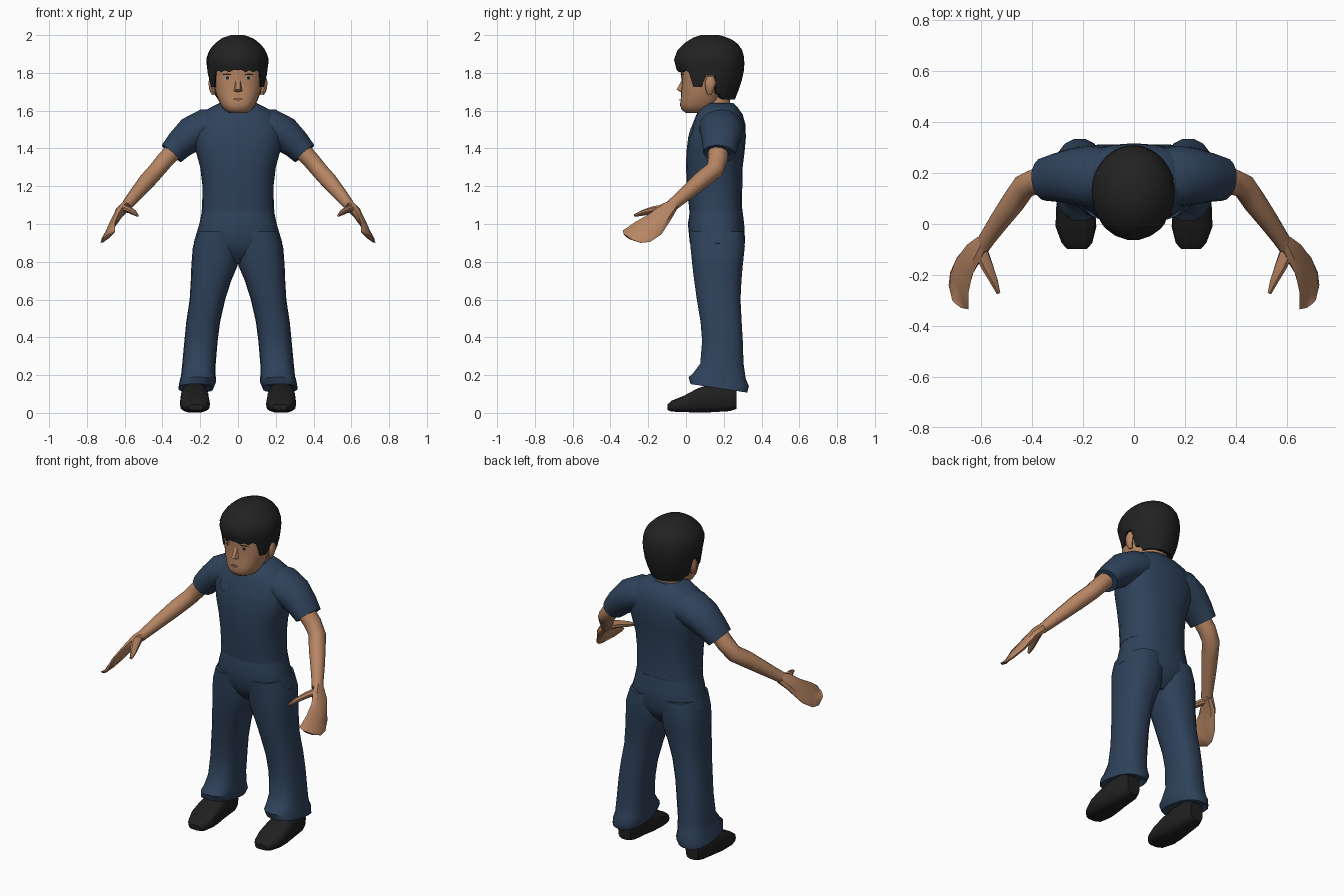
import bpy, bmesh, math
from mathutils import Vector
from mathutils.bvhtree import BVHTree

if "Cube" in bpy.data.objects:
    bpy.data.objects.remove(bpy.data.objects["Cube"])


def material(name, rgb):
    m = bpy.data.materials.new(name)
    m.diffuse_color = (*rgb, 1)
    m.use_nodes = True
    m.node_tree.nodes["Principled BSDF"].inputs["Base Color"].default_value = m.diffuse_color
    return m


NAVY = material("navy cloth", (0.028, 0.055, 0.105))
SKIN = material("skin", (0.47, 0.235, 0.125))
BLACK = material("black hair", (0.016, 0.016, 0.016))
SHOE = material("black leather", (0.014, 0.014, 0.015))
LIP = material("lip", (0.25, 0.10, 0.06))
WHITE = material("eye white", (0.40, 0.33, 0.28))


def make(name, verts, faces, mat, angle=40):
    bm = bmesh.new()
    vs = [bm.verts.new(v) for v in verts]
    for f in faces:
        bm.faces.new([vs[i] for i in f])
    bmesh.ops.recalc_face_normals(bm, faces=bm.faces)
    me = bpy.data.meshes.new(name)
    bm.to_mesh(me)
    bm.free()
    me.materials.append(mat)
    ob = bpy.data.objects.new(name, me)
    bpy.context.collection.objects.link(ob)
    bpy.ops.object.select_all(action='DESELECT')
    ob.select_set(True)
    bpy.context.view_layer.objects.active = ob
    bpy.ops.object.shade_smooth_by_angle(angle=math.radians(angle))
    return BVHTree.FromPolygons([Vector(v) for v in verts], faces)


def loft(name, rings, mat, angle=40):
    n = len(rings[0])
    faces = [(r * n + i, r * n + (i + 1) % n, (r + 1) * n + (i + 1) % n, (r + 1) * n + i)
             for r in range(len(rings) - 1) for i in range(n)]
    faces += [tuple(range(n)), tuple(range((len(rings) - 1) * n, len(rings) * n))]
    return make(name, [p for r in rings for p in r], faces, mat, angle)


def oval(u0, u1, v0, v1, n=20, e=2.4):
    """Rounded closed section filling the given limits."""
    out = []
    for i in range(n):
        c, s = math.cos(2 * math.pi * i / n), math.sin(2 * math.pi * i / n)
        out.append(((u0 + u1) / 2 + (u1 - u0) / 2 * math.copysign(abs(c) ** (2 / e), c),
                    (v0 + v1) / 2 + (v1 - v0) / 2 * math.copysign(abs(s) ** (2 / e), s)))
    return out


def level(z, x0, x1, y0, y1, n=20, e=2.4, sx=1, tilt=0):
    return [(sx * x, y, z + tilt * (y - (y0 + y1) / 2)) for x, y in oval(x0, x1, y0, y1, n, e)]


def tube(name, path, mat, sx=1, n=12):
    """Path entries: centre, radius across y, radius across the other axis."""
    rings = []
    pts = [Vector(p[0]) for p in path]
    for i, (c, ra, rb) in enumerate(path):
        d = (pts[min(i + 1, len(pts) - 1)] - pts[max(i - 1, 0)]).normalized()
        a = (Vector((0, 1, 0)) - d * d.y).normalized()
        b = d.cross(a)
        ring = [pts[i] + a * u + b * v for u, v in oval(-ra, ra, -rb, rb, n, 2)]
        rings.append([(sx * p.x, p.y, p.z) for p in ring])
    return loft(name, rings, mat)


def plate(name, bvh, outline, mat, lift=0.004):
    """Thin painted patch laid on the front of a part; outline is in x, z."""
    cx = sum(p[0] for p in outline) / len(outline)
    cz = sum(p[1] for p in outline) / len(outline)
    pts = []
    for x, z in outline + [(cx, cz)]:
        hit = bvh.ray_cast(Vector((x, -1, z)), Vector((0, 1, 0)))[0]
        pts.append((x, hit.y - lift, z))
    n = len(outline)
    make(name, pts, [(i, (i + 1) % n, n) for i in range(n)], mat)


# Shirt body with rounded shoulders
torso = loft("shirt", [level(z, -w, w, a, b) for z, w, a, b in (
    (1.065, .193, .018, .298), (1.09, .19, .016, .296), (1.2, .188, .004, .298),
    (1.3, .20, 0, .30), (1.38, .222, .002, .31), (1.46, .24, .012, .317),
    (1.53, .235, .035, .314), (1.58, .20, .055, .30), (1.615, .15, .075, .275),
    (1.64, .10, .10, .25))], NAVY)
loft("collar", [level(z, -w, w, a, b) for z, w, a, b in (
    (1.57, .125, .055, .27), (1.615, .112, .07, .262), (1.64, .098, .09, .25))], NAVY)

# Trouser seat
loft("trouser_seat", [level(z, -w, w, a, b) for z, w, a, b in (
    (1.08, .188, .022, .298), (1.0, .205, .010, .308), (.9, .235, .02, .313),
    (.84, .20, .05, .285), (.79, .07, .10, .24))], NAVY)

# Neck and head
loft("neck", [level(z, -w, w, a, b) for z, w, a, b in (
    (1.55, .09, .09, .25), (1.62, .08, .09, .235), (1.75, .08, .09, .23))], SKIN)
head = loft("head", [level(z, -w, w, a, b, 24, 2.3) for z, w, a, b in (
    (1.588, .045, .0, .11), (1.603, .073, -.022, .15), (1.63, .092, -.032, .17),
    (1.66, .106, -.028, .19), (1.70, .120, -.026, .20), (1.75, .130, -.022, .22),
    (1.80, .136, -.028, .24), (1.87, .135, -.030, .26), (1.93, .10, .02, .24))], SKIN)
make("nose", [(-.011, -.015, 1.775), (.011, -.015, 1.775), (-.026, -.015, 1.70), (.026, -.015, 1.70),
              (-.010, -.050, 1.712), (.010, -.050, 1.712), (0, -.015, 1.692)],
     [(0, 1, 5, 4), (0, 4, 2), (1, 3, 5), (2, 4, 6), (4, 5, 6), (5, 3, 6)], SKIN, 60)
plate("mouth", head, [(-.028, 1.66), (0, 1.652), (.028, 1.66), (.01, 1.668), (-.01, 1.668)], LIP, .008)

# Hair: columns of points whose lower edge follows the hairline
LEVELS = ((1.64, .115, -.03, .25), (1.68, .130, -.035, .268), (1.74, .150, -.035, .290),
          (1.80, .157, -.045, .305), (1.87, .166, -.064, .311), (1.92, .150, -.045, .298),
          (1.96, .115, -.005, .270), (1.985, .08, .035, .23), (2.0, .035, .08, .175))


def hair_at(z):
    for p, q in zip(LEVELS, LEVELS[1:]):
        if z <= q[0]:
            t = (z - p[0]) / (q[0] - p[0])
            return [p[k] + (q[k] - p[k]) * t for k in (1, 2, 3)]
    return LEVELS[-1][1:]


def hairline(deg):
    if deg < 55:
        return 1.815 - .012 * (int(deg / 9) % 2)
    if deg < 75:
        return 1.725
    if deg < 102:
        return 1.785
    return 1.685 if deg < 116 else 1.66


COLS, ROWS = 44, 10
rings = []
for k in range(ROWS + 2):
    ring = []
    for i in range(COLS):
        a = 2 * math.pi * i / COLS
        deg = math.degrees(min(a, 2 * math.pi - a))
        z = 2 - (2 - hairline(deg)) * (min(k, ROWS) / ROWS) ** 1.6
        w, f, b = hair_at(z)
        s = 1 if k <= ROWS else .72
        ring.append((s * w * math.sin(a) - .003,
                     (f + b) / 2 - s * (b - f) / 2 * math.cos(a), z + (.01 if k > ROWS else 0)))
    rings.append(ring)
loft("hair", rings, BLACK, 50)

for sx, side in ((1, "left"), (-1, "right")):
    # Eyes, brows and ears
    def disc(cx, cz, w, h):
        return [(sx * cx + x, cz + z) for x, z in oval(-w, w, -h, h, 10, 2)]
    plate(side + "_eye_white", head, disc(.056, 1.773, .021, .009), WHITE, .003)
    plate(side + "_pupil", head, disc(.056, 1.773, .009, .009), BLACK, .005)
    plate(side + "_brow", head, disc(.058, 1.792, .026, .004), BLACK, .004)
    tube(side + "_ear", [((.128, .125, 1.685), .010, .010), ((.137, .125, 1.71), .022, .015),
                         ((.142, .13, 1.75), .030, .016), ((.138, .13, 1.78), .018, .01)], SKIN, sx, 10)

    # Chest pocket flaps
    plate(side + "_pocket_flap", torso,
          [(sx * x, z) for x, z in ((.07, 1.51), (.15, 1.51), (.145, 1.475), (.11, 1.455), (.075, 1.475))],
          NAVY, .007)

    # Short sleeve
    tube(side + "_sleeve", [((.08, .187, 1.525), .105, .085), ((.17, .187, 1.512), .120, .098),
                            ((.245, .187, 1.475), .110, .095), ((.31, .182, 1.42), .095, .078),
                            ((.352, .176, 1.373), .085, .068), ((.345, .177, 1.38), .068, .05)],
         NAVY, sx, 16)

    # Bare arm, bent at the elbow
    tube(side + "_arm", [((.32, .172, 1.41), .054, .050), ((.385, .168, 1.34), .053, .048),
                         ((.43, .150, 1.285), .050, .046), ((.475, .085, 1.235), .047, .046),
                         ((.53, .01, 1.17), .040, .039), ((.575, -.055, 1.115), .034, .032),
                         ((.595, -.085, 1.09), .034, .028)], SKIN, sx, 10)

    # Hand: flat sections between a front edge and a back edge
    def blade(name, sections):
        mids = [(Vector(p) + Vector(q)) / 2 for p, q, t in sections]
        axis = (mids[-1] - mids[0]).normalized()
        out = []
        for (p, q, t), m in zip(sections, mids):
            h = (Vector(q) - Vector(p)) / 2
            nrm = axis.cross(h).normalized()
            pts = [m + h * u + nrm * v for u, v in oval(-1, 1, -t, t, 8, 2.4)]
            out.append([(sx * v.x, v.y, v.z) for v in pts])
        loft(name, out, SKIN)
    blade(side + "_hand", [((.57, -.065, 1.13), (.60, -.05, 1.075), .028),
                           ((.60, -.13, 1.105), (.645, -.075, 1.03), .026),
                           ((.635, -.20, 1.05), (.695, -.13, .945), .018),
                           ((.650, -.27, 1.01), (.722, -.19, .905), .014),
                           ((.650, -.335, .965), (.728, -.24, .90), .010),
                           ((.675, -.330, .945), (.715, -.295, .92), .007)])
    tube(side + "_thumb", [((.605, -.10, 1.085), .03, .022), ((.575, -.17, 1.075), .025, .018),
                           ((.55, -.225, 1.06), .018, .014), ((.532, -.272, 1.045), .008, .007)],
         SKIN, sx, 8)

    # Trouser leg with flared, slanted hem
    loft(side + "_trouser_leg", [level(z, x0, x1, a, b, 18, 2.5, sx, tilt)
         for z, x0, x1, a, b, tilt in (
        (.96, .0, .212, .016, .308, 0), (.88, -.01, .239, .022, .313, 0),
        (.78, .002, .247, .032, .302, 0), (.70, .036, .250, .042, .295, 0),
        (.60, .068, .256, .056, .290, 0), (.48, .095, .274, .076, .296, 0),
        (.38, .108, .284, .084, .302, 0), (.26, .118, .295, .074, .306, 0),
        (.195, .118, .302, .035, .318, -.1), (.165, .116, .310, .012, .335, -.15),
        (.13, .130, .316, .022, .326, -.15), (.15, .15, .29, .06, .30, -.1))], NAVY)

    # Shoe, lofted from toe to heel
    loft(side + "_shoe", [[(sx * x, y, z) for x, z in oval(x0, x1, z0, z1, 14, 3.2)]
         for y, x0, x1, z0, z1 in (
        (-.098, .185, .262, .015, .045), (-.075, .164, .284, .006, .066),
        (-.01, .148, .308, .004, .092), (.06, .153, .306, 0, .130),
        (.13, .162, .298, .002, .155), (.23, .168, .288, .008, .155),
        (.268, .185, .270, .02, .13))], SHOE)
